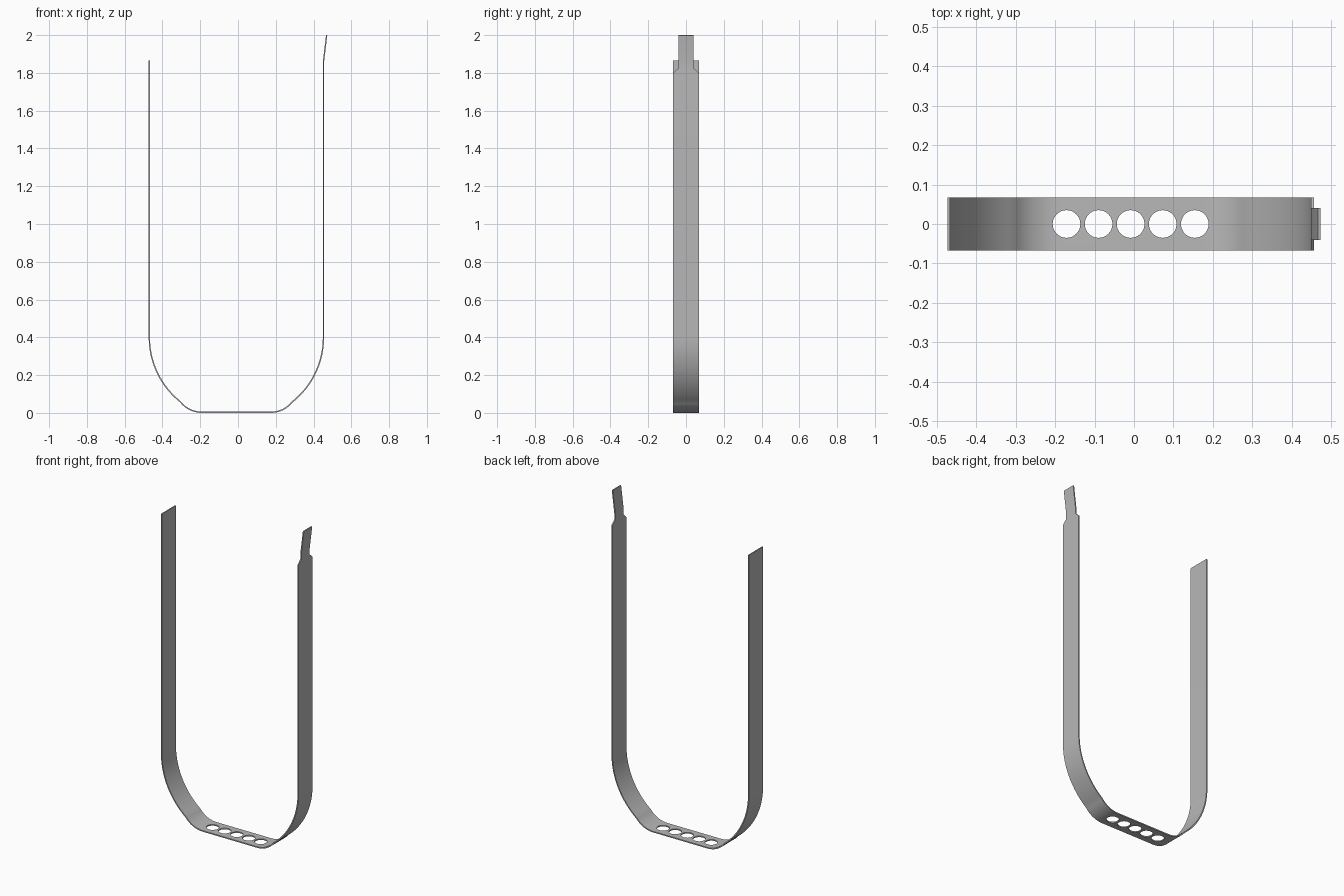
import bpy, bmesh
from math import sin, cos, radians

cube = bpy.data.objects.get("Cube")
if cube:
    bpy.data.objects.remove(cube, do_unlink=True)

MID = -0.0085          # centre of the U-shaped band
HALF = 0.4645          # half the span between the outer faces
WIDTH = 0.0675         # half the band width
TAB = 0.04             # half the tab width
THICK = 0.007
BEND_Z = 0.4           # where the straight arms begin to curve
BIG_R = 0.44
SWEEP = radians(51.5)

steel = bpy.data.materials.new("brushed_grey_metal")
steel.use_nodes = True
GREY = (0.48, 0.48, 0.48, 1)
steel.diffuse_color = GREY
steel.node_tree.nodes["Principled BSDF"].inputs["Base Color"].default_value = GREY


def corner(steps=16):
    """Outer corner from the floor up: small arc, then tangent large arc."""
    small_r = (BEND_Z - BIG_R * sin(SWEEP)) / (1 - cos(SWEEP))
    cx = HALF - BIG_R
    foot = cx + (BIG_R - small_r) * cos(SWEEP)
    foot_x = foot
    # small arc is centred above the flat; large arc meets it at SWEEP
    join_x = cx + BIG_R * cos(SWEEP)
    foot_x = join_x - small_r * sin(SWEEP)
    tilt = radians(90) - SWEEP
    pts = []
    for i in range(steps):
        a = SWEEP * i / steps
        pts.append((foot_x + small_r * sin(a), small_r * (1 - cos(a))))
    end_x, end_z = join_x, BEND_Z - BIG_R * sin(SWEEP)
    pts.append((end_x, end_z))
    for i in range(1, steps + 1):
        a = SWEEP * (1 - i / steps)
        pts.append((cx + BIG_R * cos(a), BEND_Z - BIG_R * sin(a)))
    return pts


# Stations along the band: x, z, half width
curve = corner()
right_x = MID + HALF
stations = [(MID - HALF, 1.865, WIDTH)]
stations += [(MID - x, z, WIDTH) for x, z in reversed(curve)]
stations += [(MID + x, z, WIDTH) for x, z in curve]
stations += [(right_x, 1.80, WIDTH), (right_x, 1.825, TAB),
             (right_x, 1.86, TAB), (0.473, 1.999, TAB)]

# Band with narrowed, outward-bent tab
bm = bmesh.new()
rows = [(bm.verts.new((x, -w, z)), bm.verts.new((x, w, z))) for x, z, w in stations]
for (a, b), (c, d) in zip(rows, rows[1:]):
    bm.faces.new((a, c, d, b))
mesh = bpy.data.meshes.new("strap_band")
bm.to_mesh(mesh)
bm.free()
band = bpy.data.objects.new("strap_band", mesh)
bpy.context.collection.objects.link(band)
mesh.materials.append(steel)

solid = band.modifiers.new("thickness", 'SOLIDIFY')
solid.thickness = THICK
solid.offset = 1
solid.use_even_offset = True

# Row of five round holes through the flat base
bm = bmesh.new()
for i in range(-2, 3):
    made = bmesh.ops.create_cone(bm, cap_ends=True, segments=48,
                                 radius1=0.035, radius2=0.035, depth=0.1)
    bmesh.ops.translate(bm, verts=made["verts"], vec=(MID + i * 0.0813, 0, 0))
cut_mesh = bpy.data.meshes.new("hole_cutter")
bm.to_mesh(cut_mesh)
bm.free()
cut_mesh.materials.append(steel)
cutter = bpy.data.objects.new("hole_cutter", cut_mesh)
cutter.hide_render = True
bpy.context.collection.objects.link(cutter)

holes = band.modifiers.new("holes", 'BOOLEAN')
holes.operation = 'DIFFERENCE'
holes.solver = 'EXACT'
holes.object = cutter

# Apply the modifiers and discard the cutter
bpy.ops.object.select_all(action='DESELECT')
bpy.context.view_layer.objects.active = band
band.select_set(True)
for name in ("thickness", "holes"):
    bpy.ops.object.modifier_apply(modifier=name)
bpy.data.objects.remove(cutter, do_unlink=True)
bpy.ops.object.shade_smooth_by_angle(angle=radians(30))
